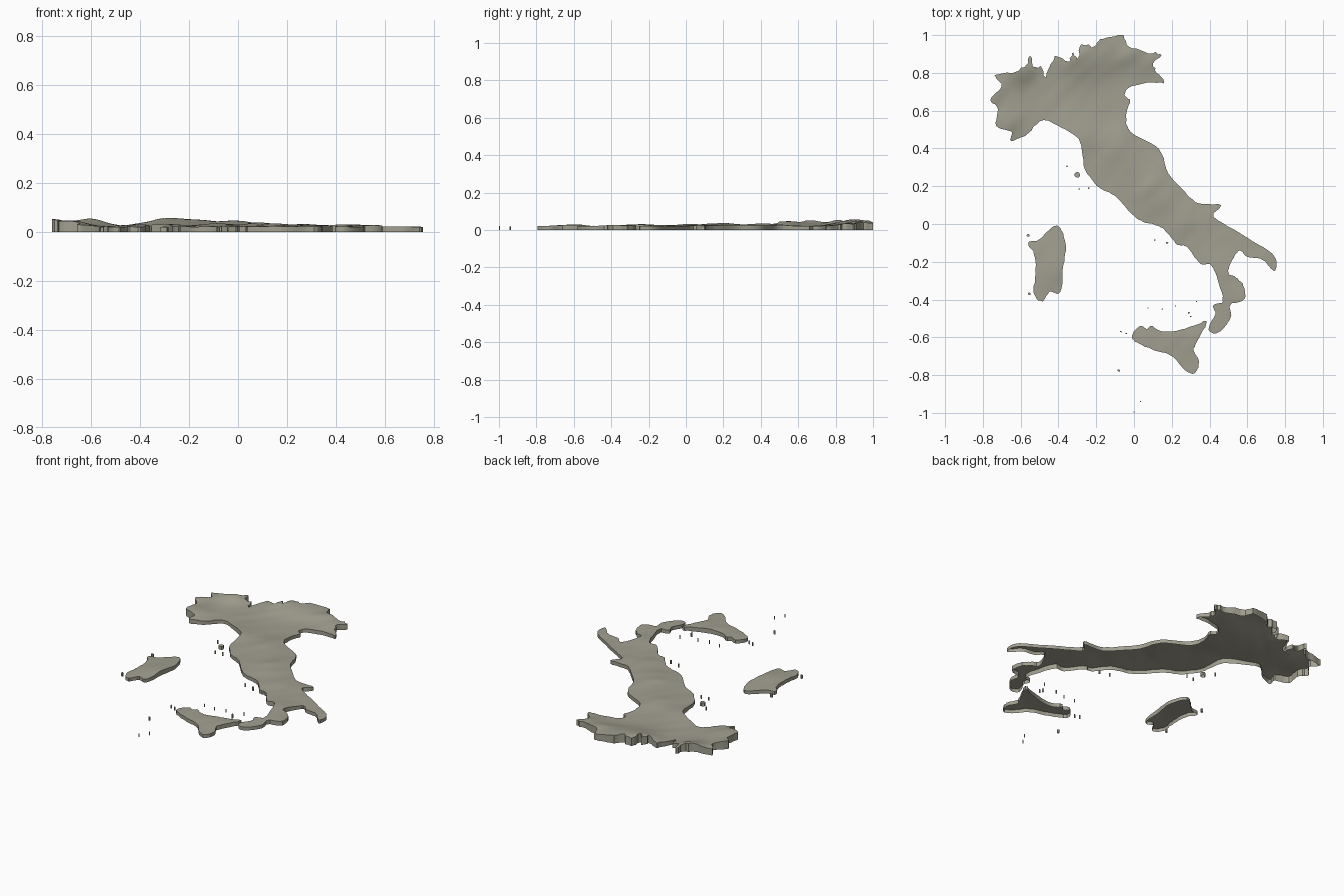
import bpy, bmesh, math, random
from mathutils import Vector, noise
from mathutils.geometry import delaunay_2d_cdt

if "Cube" in bpy.data.objects:
    bpy.data.objects.remove(bpy.data.objects["Cube"])

random.seed(4)

# Control points of the coastlines, clockwise from the north-west
MAINLAND = [
    (-.74, .79), (-.66, .80), (-.58, .83), (-.55, .89), (-.53, .83), (-.49, .83),
    (-.465, .78), (-.42, .89), (-.35, .86), (-.32, .91), (-.30, .86), (-.28, .95),
    (-.21, .94), (-.18, .98), (-.06, 1.0), (-.04, .95), (.06, .91), (.14, .90),
    (.10, .85), (.12, .80), (.16, .75), (.08, .75), (-.03, .72), (-.05, .68),
    (-.02, .65), (-.04, .59), (-.02, .49), (.13, .40), (.18, .27), (.27, .17),
    (.34, .11), (.46, .10), (.42, .04), (.53, -.03), (.71, -.14), (.755, -.20),
    (.74, -.25), (.68, -.19), (.60, -.175), (.56, -.14), (.52, -.19), (.50, -.26),
    (.55, -.29), (.585, -.34), (.58, -.40), (.51, -.43), (.51, -.50), (.445, -.575),
    (.395, -.56), (.43, -.48), (.42, -.43), (.47, -.41), (.45, -.32), (.41, -.22),
    (.35, -.21), (.28, -.12), (.23, -.11), (.18, -.05), (.13, -.01), (.05, .01),
    (-.02, .06), (-.10, .15), (-.18, .19), (-.26, .29), (-.28, .42), (-.33, .48),
    (-.48, .55), (-.56, .48), (-.65, .44), (-.65, .49), (-.73, .52), (-.72, .61),
    (-.76, .66), (-.70, .73)]
WEST_ISLAND = [
    (-.42, -.01), (-.38, -.04), (-.36, -.12), (-.375, -.22), (-.39, -.36), (-.45, -.36),
    (-.485, -.41), (-.53, -.37), (-.52, -.26), (-.53, -.16), (-.56, -.10), (-.50, -.08)]
SOUTH_ISLAND = [
    (-.01, -.60), (.03, -.54), (.07, -.555), (.09, -.54), (.16, -.57), (.27, -.555),
    (.385, -.515), (.34, -.61), (.315, -.67), (.345, -.73), (.32, -.79), (.26, -.765),
    (.20, -.70), (.11, -.67), (.03, -.635)]
# Small islands: x, y, radius
ISLETS = [
    (-.30, .26, .018), (-.355, .305, .005), (-.24, .19, .005), (-.29, .185, .004),
    (-.56, -.06, .010), (-.555, -.37, .009), (-.40, -.02, .006), (.11, -.085, .005),
    (.175, -.10, .007), (-.07, -.57, .005), (-.04, -.58, .005), (-.08, -.775, .008),
    (.035, -.94, .004), (0, -.996, .004), (.075, -.445, .004), (.15, -.45, .004),
    (.22, -.435, .004), (.29, -.47, .006), (.30, -.49, .005), (.33, -.41, .004)]
# Mountain masses: x, y, radius, height
HILLS = [
    (-.76, .70, .11, .028), (-.70, .53, .10, .026), (-.62, .83, .09, .034),
    (-.30, .88, .12, .030), (-.13, .95, .12, .026), (.05, .90, .11, .018),
    (-.30, .47, .10, .010), (-.08, .40, .12, .013), (.10, .20, .13, .015),
    (.28, .02, .12, .010), (.44, -.22, .10, .010), (.52, -.37, .08, .010),
    (.28, -.60, .10, .009), (.10, -.59, .08, .005), (-.43, -.20, .11, .009)]


def height(x, y):
    h = .021 + sum(a * math.exp(-((x - cx) ** 2 + (y - cy) ** 2) / r ** 2)
                   for cx, cy, r, a in HILLS)
    # Diagonal ridges, stronger in the mountains
    ridge = noise.noise(Vector(((x + y) * 4, (x - y) * 10, 1.7)))
    return max(.018, h + ridge * (.002 + (h - .021) * .25))


def coast(points, steps=5):
    """Smooth closed curve through the points with a slightly ragged edge."""
    out, n = [], len(points)
    for i in range(n):
        a, b, c, d = (Vector(points[(i + k) % n]) for k in (-1, 0, 1, 2))
        for s in range(steps):
            t = s / steps
            p = b + .5 * t * (c - a + t * (2 * a - 5 * b + 4 * c - d
                                           + t * (3 * b - a - 3 * c + d)))
            if s:
                rough = .007 if p.y > .76 else .003
                p += Vector((random.uniform(-rough, rough), random.uniform(-rough, rough)))
            out.append(Vector((max(-.76, min(.76, p.x)), max(-1, min(1, p.y)))))
    return out


stone = bpy.data.materials.new("stone")
stone.diffuse_color = (.36, .35, .28, 1)
stone.use_nodes = True
stone.node_tree.nodes["Principled BSDF"].inputs["Base Color"].default_value = stone.diffuse_color


def land(name, outline, cell=.016):
    """Relief surface inside the outline with walls down to z = 0, open below."""
    n = len(outline)
    xs, ys = [p.x for p in outline], [p.y for p in outline]
    pts = list(outline)
    for i in range(1, int((max(xs) - min(xs)) / cell)):
        for j in range(1, int((max(ys) - min(ys)) / cell)):
            pts.append(Vector((min(xs) + i * cell, min(ys) + j * cell)))
    edges = [(i, (i + 1) % n) for i in range(n)]
    verts, _, faces, *_ = delaunay_2d_cdt(pts, edges, [], 1, 1e-5)

    bm = bmesh.new()
    vs = [bm.verts.new((p.x, p.y, height(p.x, p.y))) for p in verts]
    for f in faces:
        bm.faces.new([vs[i] for i in f])
    bmesh.ops.delete(bm, geom=[v for v in vs if not v.link_faces], context='VERTS')
    rim = [e for e in bm.edges if e.is_boundary]
    new = bmesh.ops.extrude_edge_only(bm, edges=rim)["geom"]
    for v in new:
        if isinstance(v, bmesh.types.BMVert):
            v.co.z = 0
    bmesh.ops.recalc_face_normals(bm, faces=bm.faces)
    bm.normal_update()
    if sum(f.normal.z * f.calc_area() for f in bm.faces) < 0:
        bmesh.ops.reverse_faces(bm, faces=bm.faces)

    mesh = bpy.data.meshes.new(name)
    bm.to_mesh(mesh)
    bm.free()
    mesh.shade_smooth()
    mesh.set_sharp_from_angle(angle=math.radians(35))
    mesh.materials.append(stone)
    bpy.context.collection.objects.link(bpy.data.objects.new(name, mesh))


# Main land masses
land("mainland", coast(MAINLAND))
land("west_island", coast(WEST_ISLAND))
land("south_island", coast(SOUTH_ISLAND))

# Scattered islets
for k, (x, y, r) in enumerate(ISLETS):
    ring = [Vector((x + r * math.cos(a) * random.uniform(.7, 1.1),
                    y + r * math.sin(a) * random.uniform(.6, 1)))
            for a in (math.tau * i / 7 for i in range(7))]
    land(f"islet_{k + 1}", ring)
